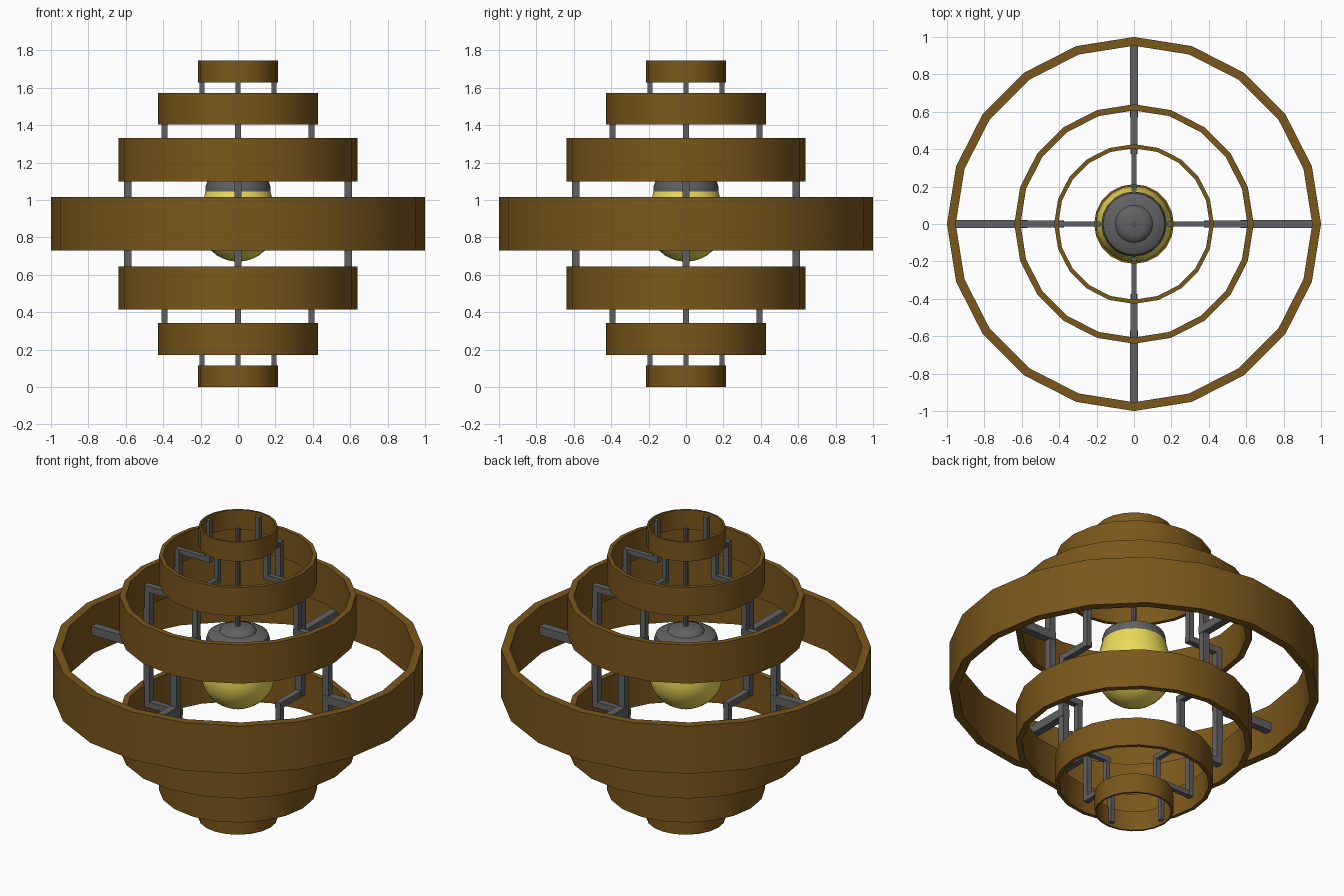
import bpy, bmesh, math

if "Cube" in bpy.data.objects:
    bpy.data.objects.remove(bpy.data.objects["Cube"])

MID = 0.8725  # height of the horizontal symmetry plane


def material(name, rgb):
    m = bpy.data.materials.new(name)
    m.diffuse_color = (*rgb, 1)
    m.use_nodes = True
    m.node_tree.nodes["Principled BSDF"].inputs["Base Color"].default_value = m.diffuse_color
    return m


wood = material("brown_wood", (0.195, 0.095, 0.011))
glass = material("yellow_glass", (0.83, 0.70, 0.10))
metal = material("dark_metal", (0.12, 0.12, 0.122))


def finish(name, bm, mat=metal, smooth=True):
    bmesh.ops.recalc_face_normals(bm, faces=bm.faces[:])
    mesh = bpy.data.meshes.new(name)
    bm.to_mesh(mesh)
    bm.free()
    ob = bpy.data.objects.new(name, mesh)
    bpy.context.collection.objects.link(ob)
    mesh.materials.append(mat)
    if smooth:
        bpy.ops.object.select_all(action='DESELECT')
        bpy.context.view_layer.objects.active = ob
        ob.select_set(True)
        bpy.ops.object.shade_smooth_by_angle(angle=math.radians(35))
    return ob


def lathe(name, profile, sides=20, mat=metal, closed=False):
    """Revolve an (r, z) profile around the z axis."""
    bm = bmesh.new()
    vs = [bm.verts.new((r, 0, z)) for r, z in profile]
    edges = [bm.edges.new(p) for p in zip(vs, vs[1:])]
    if closed:
        edges.append(bm.edges.new((vs[-1], vs[0])))
    bmesh.ops.spin(bm, geom=vs + edges, cent=(0, 0, 0), axis=(0, 0, 1),
                   angle=math.tau, steps=sides, use_duplicate=False)
    bmesh.ops.remove_doubles(bm, verts=bm.verts[:], dist=1e-4)
    return finish(name, bm, mat)


def ring(name, radius, inner, z0, z1):
    lathe(name, [(radius, z0), (radius, z1), (inner, z1), (inner, z0)],
          20, wood, closed=True)


def box(bm, x0, x1, w, z0, z1):
    vs = bmesh.ops.create_cube(bm, size=1)["verts"]
    for v in vs:
        v.co.x = x1 if v.co.x > 0 else x0
        v.co.y *= w
        v.co.z = z1 if v.co.z > 0 else z0


# Wooden rings, stepped up and mirrored below
ring("middle_ring", 1.0, 0.953, 0.73, 1.015)
for size, r, inner, z0, z1 in [("large", 0.64, 0.607, 1.10, 1.33),
                               ("medium", 0.427, 0.405, 1.403, 1.573),
                               ("small", 0.213, 0.202, 1.629, 1.745)]:
    ring("upper_%s_ring" % size, r, inner, z0, z1)
    ring("lower_%s_ring" % size, r, inner, 2 * MID - z1, 2 * MID - z0)

# Four stepped brackets carrying the rings
for i, side in enumerate(["right", "back", "left", "front"]):
    bm = bmesh.new()
    box(bm, 0.57, 0.96, 0.045, MID - 0.025, MID + 0.025)
    box(bm, 0.57, 0.61, 0.04, 2 * MID - 1.235, 1.235)
    for s in (1, -1):
        def part(x0, x1, w, a, b):
            z = sorted((MID + s * (a - MID), MID + s * (b - MID)))
            box(bm, x0, x1, w, *z)
        part(0.375, 0.57, 0.036, 1.199, 1.235)
        part(0.377, 0.409, 0.034, 1.199, 1.508)
        part(0.179, 0.377, 0.028, 1.479, 1.508)
        part(0.179, 0.207, 0.027, 1.479, 1.728)
    ob = finish(side + "_bracket", bm, smooth=False)
    ob.rotation_euler.z = i * math.pi / 2

# Bulb: half sphere below, gently narrowing neck above
bulb = [(0.205 * math.sin(a), 0.875 - 0.205 * math.cos(a))
        for a in [k * math.pi / 16 for k in range(9)]]
bulb += [(0.2, 0.94), (0.188, 0.99), (0.174, 1.045), (0, 1.045)]
lathe("bulb", bulb, 20, glass)

# Socket cap and hanging rod
lathe("bulb_cap", [(0, 1.04), (0.174, 1.042), (0.174, 1.07), (0.165, 1.098),
                   (0.135, 1.115), (0.10, 1.12), (0.09, 1.135),
                   (0.06, 1.147), (0, 1.15)])
lathe("hanging_rod", [(0, 1.14), (0.013, 1.14), (0.013, 1.735), (0, 1.735)], 10)
